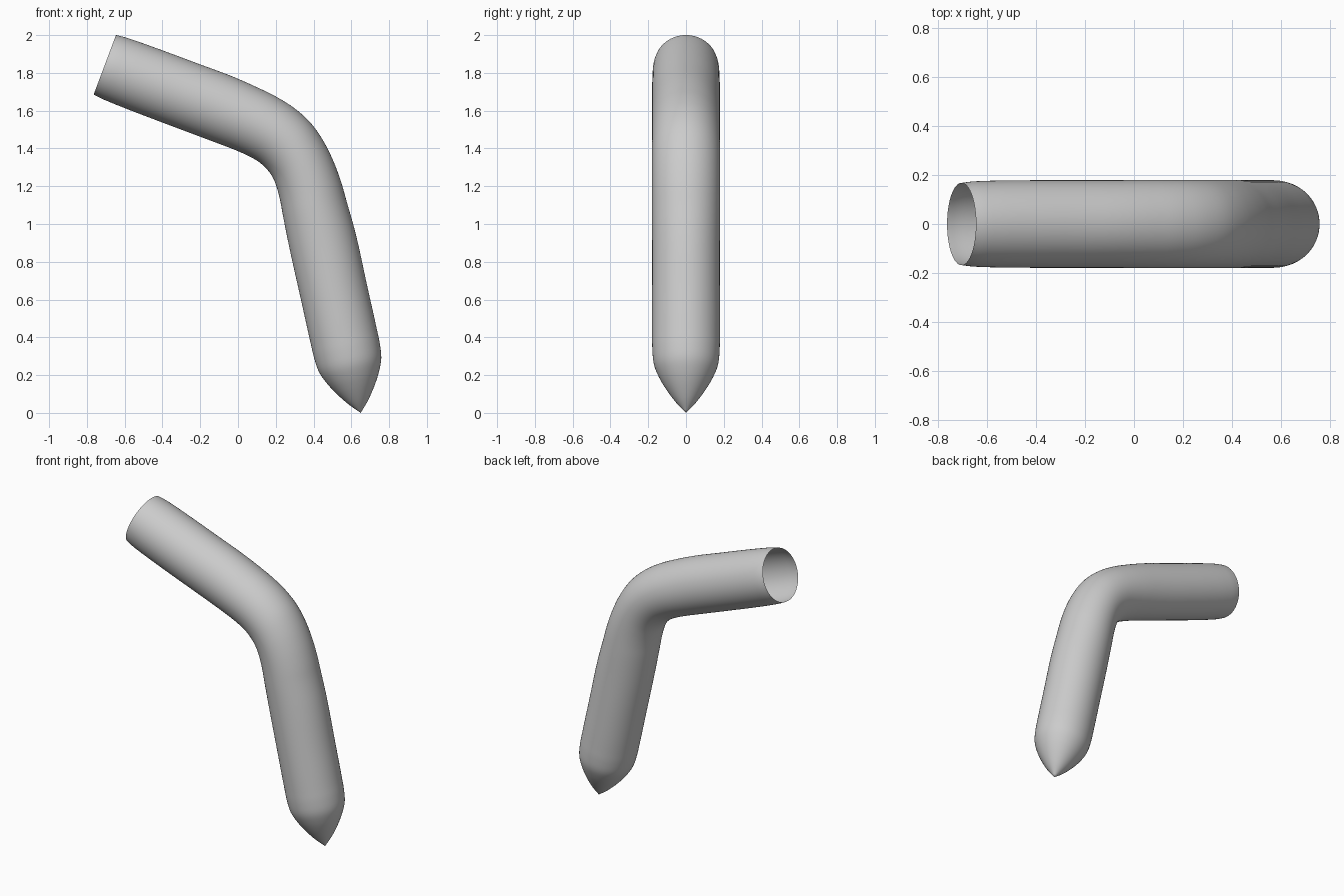
import bpy, bmesh, math
from mathutils import Vector

if "Cube" in bpy.data.objects:
    bpy.data.objects.remove(bpy.data.objects["Cube"])

SIDES, STEPS = 64, 4


def straight(cx, cz, dx, dz, profile):
    """Stations along a straight axis: (outer x, outer z, inner x, inner z, half depth)."""
    n = math.hypot(dx, dz)
    dx, dz = dx / n, dz / n
    out = []
    for t, r in profile:
        x, z = cx + dx * t, cz + dz * t
        out.append((x - dz * r, z + dx * r, x + dz * r, z - dx * r, r))
    return out


# Open upper arm, slightly narrowed at the mouth
stations = straight(-0.705, 1.843, 0.937, -0.352,
                    [(0, .168), (.04, .173), (.1, .176), (.2, .178), (.45, .179), (.67, .179)])
# Elbow: outer and inner edge points
stations += [(0.10, 1.724, -0.03, 1.398, .18), (0.20, 1.675, 0.05, 1.363, .18),
             (0.30, 1.612, 0.11, 1.329, .18), (0.385, 1.535, 0.155, 1.288, .18),
             (0.45, 1.443, 0.185, 1.245, .18), (0.502, 1.34, 0.205, 1.195, .18),
             (0.545, 1.225, 0.222, 1.13, .18), (0.575, 1.12, 0.237, 1.05, .18)]
# Lower arm running down to the point
tip = [(.95, .179), (.65, .179), (.42, .179), (.34, .178), (.26, .169), (.195, .143),
       (.15, .118), (.107, .09), (.06, .055), (0, 0)]
stations += straight(0.65, 0.0, 0.217, -0.976, [(-t, r) for t, r in tip])


def smooth_stations(pts):
    """Catmull-Rom interpolation through all stations."""
    p = [Vector(s) for s in pts]
    out = []
    for i in range(len(p) - 1):
        b, c = p[i], p[i + 1]
        a = p[i - 1] if i else b * 2 - c
        d = p[i + 2] if i + 2 < len(p) else c * 2 - b
        la, lb, lc = (max((v - u).length, 1e-4) for u, v in ((a, b), (b, c), (c, d)))
        m1 = ((b - a) / la * lb + (c - b) / lb * la) / (la + lb) * lb
        m2 = ((c - b) / lb * lc + (d - c) / lc * lb) / (lb + lc) * lb
        for k in range(STEPS):
            t = k / STEPS
            out.append(b * (2*t**3 - 3*t**2 + 1) + m1 * (t**3 - 2*t**2 + t)
                       + c * (3*t**2 - 2*t**3) + m2 * (t**3 - t**2))
    return out


# Bent tube skin
bm = bmesh.new()
rings = []
for ox, oz, ix, iz, ry in smooth_stations(stations):
    ring = []
    for j in range(SIDES):
        a = 2 * math.pi * j / SIDES
        u = math.cos(a) / 2
        ring.append(bm.verts.new(((ox + ix) / 2 + (ox - ix) * u, ry * math.sin(a),
                                  (oz + iz) / 2 + (oz - iz) * u)))
    rings.append(ring)
for r0, r1 in zip(rings, rings[1:]):
    for j in range(SIDES):
        k = (j + 1) % SIDES
        bm.faces.new((r0[j], r0[k], r1[k], r1[j]))
point = bm.verts.new((0.65, 0, 0))
for j in range(SIDES):
    bm.faces.new((rings[-1][j], rings[-1][(j + 1) % SIDES], point))
bmesh.ops.recalc_face_normals(bm, faces=bm.faces)
# make sure the skin faces outward
if min(bm.verts, key=lambda v: v.co.y).normal.y > 0:
    bmesh.ops.reverse_faces(bm, faces=bm.faces)
for f in bm.faces:
    f.smooth = True

mesh = bpy.data.meshes.new("bent_tube")
bm.to_mesh(mesh)
bm.free()
grey = bpy.data.materials.new("light_grey")
grey.diffuse_color = (0.6, 0.6, 0.6, 1)
grey.use_nodes = True
grey.node_tree.nodes["Principled BSDF"].inputs["Base Color"].default_value = grey.diffuse_color
mesh.materials.append(grey)
tube = bpy.data.objects.new("bent_tube", mesh)
bpy.context.collection.objects.link(tube)
